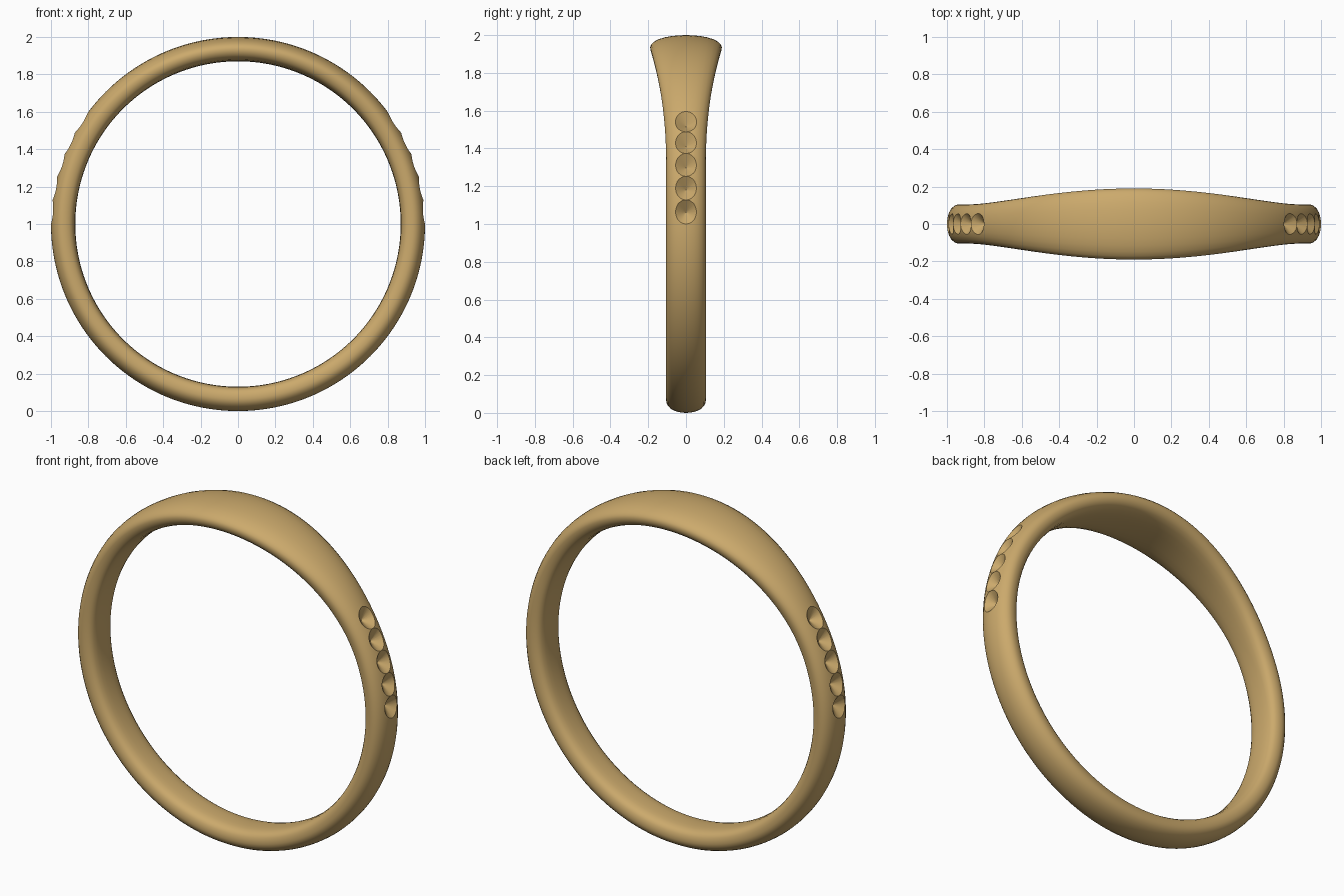
import bpy, bmesh, math
from mathutils import Vector, Matrix

if "Cube" in bpy.data.objects:
    bpy.data.objects.remove(bpy.data.objects["Cube"])

gold = bpy.data.materials.new("gold")
gold.diffuse_color = (0.60, 0.40, 0.15, 1)
gold.use_nodes = True
gold.node_tree.nodes["Principled BSDF"].inputs["Base Color"].default_value = gold.diffuse_color

# Half cross-section: (fraction of half-width, radius), outside to inside
half = [(0, 1.0), (.2, .9985), (.4, .995), (.6, .988), (.78, .977), (.9, .964), (.97, .951),
        (1, .936), (.985, .918), (.94, .902), (.86, .889), (.72, .879), (.5, .873), (.25, .8705), (0, .87)]
section = half + [(-u, r) for u, r in half[-2:0:-1]]


def half_width(t):
    # Slim shank that swells towards the top
    t = min(abs(t), math.radians(70))
    return 0.105 + 0.085 * math.cos(t * 90 / 70) ** 2


def finish(name, bm):
    bmesh.ops.recalc_face_normals(bm, faces=bm.faces)
    me = bpy.data.meshes.new(name)
    bm.to_mesh(me)
    bm.free()
    ob = bpy.data.objects.new(name, me)
    bpy.context.collection.objects.link(ob)
    me.materials.append(gold)
    return ob


# Ring band swept around the y axis
bm = bmesh.new()
N = 192
rings = []
for i in range(N):
    t = -math.pi + 2 * math.pi * i / N
    w = half_width(t)
    rings.append([bm.verts.new((r * math.sin(t), u * w, 1 + r * math.cos(t))) for u, r in section])
M = len(section)
for i in range(N):
    a, b = rings[i], rings[(i + 1) % N]
    for j in range(M):
        k = (j + 1) % M
        bm.faces.new((a[j], b[j], b[k], a[k]))
band = finish("ring_band", bm)

# Conical stone seats, five on each shoulder
bm = bmesh.new()
DEPTH, RISE, RADIUS = 0.045, 0.04, 0.058
for side in (-1, 1):
    for i in range(5):
        a = math.radians(3.7 + 7.3 * i)
        d = Vector((side * math.cos(a), 0, math.sin(a)))
        rot = d.to_track_quat('Z', 'Y').to_matrix().to_4x4()
        h = DEPTH + RISE
        mid = Vector((0, 0, 1)) + d * (0.993 - DEPTH + h / 2)
        # the cone tip points to the ring centre
        bmesh.ops.create_cone(bm, cap_ends=True, segments=40, radius1=0.0005,
                              radius2=RADIUS * h / DEPTH, depth=h,
                              matrix=Matrix.Translation(mid) @ rot)
cutter = finish("seat_cutter", bm)
cutter.hide_render = True
cutter.hide_set(True)

mod = band.modifiers.new("seats", 'BOOLEAN')
mod.object = cutter
mod.operation = 'DIFFERENCE'
mod.solver = 'EXACT'
mod.use_self = True
bpy.context.view_layer.objects.active = band
band.select_set(True)
bpy.ops.object.modifier_apply(modifier=mod.name)
bpy.data.objects.remove(cutter)
bpy.ops.object.shade_smooth_by_angle(angle=math.radians(30))
